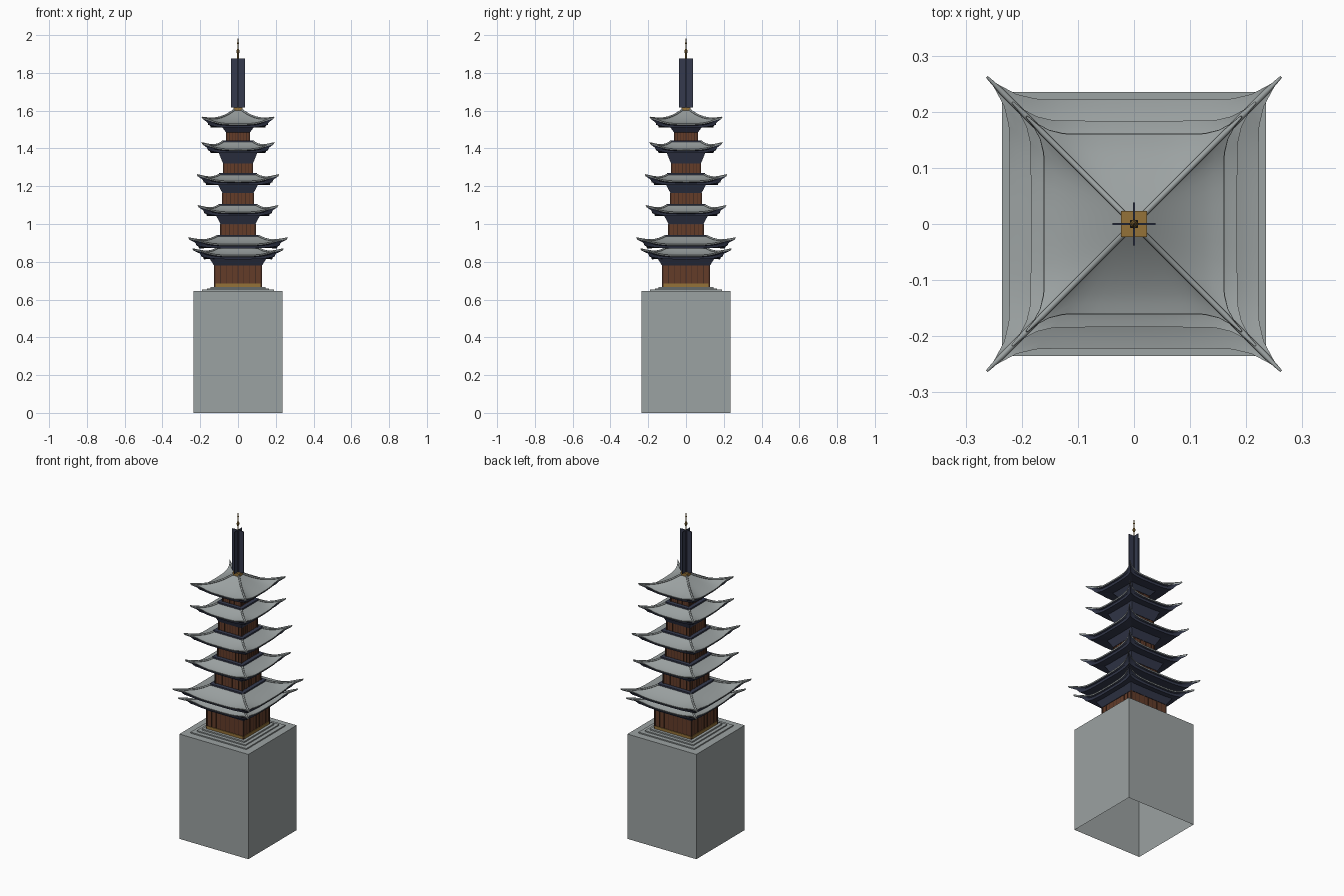
import bpy, bmesh, math

if "Cube" in bpy.data.objects:
    bpy.data.objects.remove(bpy.data.objects["Cube"])


def material(name, rgb):
    m = bpy.data.materials.new(name)
    m.diffuse_color = (*rgb, 1)
    m.use_nodes = True
    m.node_tree.nodes["Principled BSDF"].inputs["Base Color"].default_value = m.diffuse_color
    return m


STONE = material("grey_stone", (0.33, 0.36, 0.36))
NAVY = material("dark_navy", (0.035, 0.042, 0.075))
BROWN = material("brown_wood", (0.125, 0.045, 0.022))
DARK = material("dark_wood", (0.06, 0.025, 0.015))
GOLD = material("old_gold", (0.30, 0.17, 0.04))


def add_mesh(name, verts, faces, mats, indices=None):
    me = bpy.data.meshes.new(name)
    me.from_pydata(verts, [], faces)
    for m in mats:
        me.materials.append(m)
    if indices:
        me.polygons.foreach_set("material_index", indices)
    ob = bpy.data.objects.new(name, me)
    bpy.context.collection.objects.link(ob)
    return ob


def block(name, h0, z0, z1, mat, h1=None, bottom=True, center=(0, 0), hy=None):
    """Box or frustum, half widths h0 (bottom) and h1 (top)."""
    h1 = h0 if h1 is None else h1
    verts = []
    for h, z in ((h0, z0), (h1, z1)):
        b = h if hy is None else hy
        for sx, sy in ((-1, -1), (1, -1), (1, 1), (-1, 1)):
            verts.append((center[0] + sx * h, center[1] + sy * b, z))
    faces = [(i, (i + 1) % 4, 4 + (i + 1) % 4, 4 + i) for i in range(4)]
    faces.append((4, 5, 6, 7))
    if bottom:
        faces.append((3, 2, 1, 0))
    return add_mesh(name, verts, faces, [mat])


def ring(r, tip, z, lift, n=14):
    """Square ring with swept-out, lifted corners."""
    pts = []
    for side in range(4):
        c, s = [(1, 0), (0, 1), (-1, 0), (0, -1)][side]
        for i in range(n):
            u = math.sin(math.pi / 2 * (2 * i / n - 1))
            f = abs(u) ** 14 * (tip - r)
            x, y = u * r + math.copysign(f, u), -r - f
            pts.append((x * c - y * s, x * s + y * c, z + lift * abs(u) ** 4))
    return pts


def roof(name, r_eave, r_tip, z_eave, z_top, r_top, r_in):
    steps, lift = 8, 0.032
    rings, mats = [], []
    for k in range(steps + 1):                      # concave tiled slope
        v = k / steps
        r = r_top + (r_eave - r_top) * v
        z = z_eave + (z_top - z_eave) * (1 - v) ** 1.5
        rings.append(ring(r, r + (r_tip - r_eave) * v ** 3, z, lift * v ** 2.5))
        mats.append(0)
    rings.append(ring(r_eave - 0.002, r_tip - 0.003, z_eave - 0.007, lift))
    mats.append(1)
    # dark eave board and soffit
    rings.append(ring(r_eave - 0.012, r_eave + 0.006, z_eave - 0.010, lift * 0.6))
    mats.append(1)
    rings.append(ring(r_eave - 0.016, r_eave - 0.008, z_eave - 0.022, lift * 0.4))
    mats.append(1)
    rings.append(ring(r_in, r_in, z_eave - 0.020, 0))
    n = len(rings[0])
    verts = [p for rg in rings for p in rg]
    faces, idx = [], []
    for k in range(len(rings) - 1):
        for i in range(n):
            j = (i + 1) % n
            faces.append(((k + 1) * n + i, (k + 1) * n + j, k * n + j, k * n + i))
            idx.append(mats[k])
    faces.append(tuple(range(n)))
    idx.append(0)
    ob = add_mesh(name, verts, faces, [STONE, NAVY], idx)
    bpy.context.view_layer.objects.active = ob
    ob.select_set(True)
    bpy.ops.object.shade_smooth_by_angle(angle=math.radians(30))
    ob.select_set(False)

    # raised hip ridges along the four corners
    cu = bpy.data.curves.new(name + "_hip_ridges", 'CURVE')
    cu.dimensions = '3D'
    cu.bevel_depth, cu.bevel_resolution = 0.0055, 1
    cu.use_fill_caps = True
    for side in range(4):
        sp = cu.splines.new('POLY')
        sp.points.add(steps)
        for k in range(steps + 1):
            x, y, z = rings[k][side * (n // 4)]
            sp.points[k].co = (x, y, z + 0.002, 1)
            sp.points[k].radius = 0.4 if k == steps else 1
    cu.materials.append(STONE)
    bpy.context.collection.objects.link(bpy.data.objects.new(name + "_hip_ridges", cu))


# stone plinth, open underneath, with thin steps
block("plinth", 0.235, 0, 0.645, STONE, bottom=False)
for i, (h, z) in enumerate(((0.19, 0.652), (0.165, 0.659), (0.145, 0.667))):
    block(f"plinth_step_{i + 1}", h, 0.645, z, STONE)

# storeys: eave, tip, z_eave, z_top, r_top, wall half width, wall z0, wall z1
TIERS = [
    (0.197, 0.240, 0.835, 0.870, 0.110, 0.124, 0.667, 0.780),
    (0.222, 0.262, 0.893, 0.935, 0.110, 0.105, 0.860, 0.868),
    (0.180, 0.212, 1.064, 1.100, 0.095, 0.090, 0.940, 1.000),
    (0.184, 0.217, 1.228, 1.262, 0.092, 0.080, 1.105, 1.165),
    (0.161, 0.192, 1.397, 1.435, 0.078, 0.076, 1.267, 1.320),
    (0.160, 0.191, 1.532, 1.605, 0.016, 0.060, 1.440, 1.485),
]
for t, (re, rt, ze, zt, r0, w, z0, z1) in enumerate(TIERS):
    n = t + 1
    roof(f"roof_{n}", re, rt, ze, zt, r0, w + 0.015)
    block(f"brackets_{n}", w + 0.003, z1, ze - 0.015, NAVY, h1=w + 0.028)
    if t == 1:
        block("mezzanine_wall", w, z0, z1, NAVY)
        continue
    block(f"wall_{n}", w, z0, z1, BROWN)
    if t > 0:
        block(f"balcony_{n}", w + 0.024, z0 - 0.007, z0 + 0.002, NAVY)
    # posts on the corners and thin slats on each wall
    for sx in (-1, 1):
        for sy in (-1, 1):
            block(f"corner_post_{n}", 0.004, z0, z1, DARK, center=(sx * w, sy * w))
    for i in range(-3, 4):
        for s in (-1, 1):
            p = i * w / 4
            block(f"wall_slat_{n}", 0.0018, z0, z1, DARK, center=(p, s * w), hy=0.0018)
            block(f"wall_slat_{n}", 0.0018, z0, z1, DARK, center=(s * w, p), hy=0.0018)

# gold sill around the ground storey
block("gold_sill", 0.128, 0.667, 0.684, GOLD)

# finial: gold seat, crossed dark blades and a slender spire
block("finial_seat", 0.023, 1.595, 1.618, GOLD)
block("finial_blade_wide", 0.038, 1.618, 1.875, NAVY, hy=0.002)
block("finial_blade_deep", 0.002, 1.618, 1.875, NAVY, hy=0.038)
block("finial_core", 0.007, 1.618, 1.875, NAVY)

profile = [(0.004, 1.87), (0.004, 1.90), (0.008, 1.91), (0.007, 1.92),
           (0.003, 1.93), (0.003, 1.95), (0.005, 1.957), (0.002, 1.966), (0.0005, 2.0)]
S = 8
verts = [(r * math.cos(2 * math.pi * i / S), r * math.sin(2 * math.pi * i / S), z)
         for r, z in profile for i in range(S)]
faces = [(k * S + i, k * S + (i + 1) % S, (k + 1) * S + (i + 1) % S, (k + 1) * S + i)
         for k in range(len(profile) - 1) for i in range(S)]
faces.append(tuple((len(profile) - 1) * S + i for i in range(S)))
add_mesh("spire", verts, faces, [GOLD])
